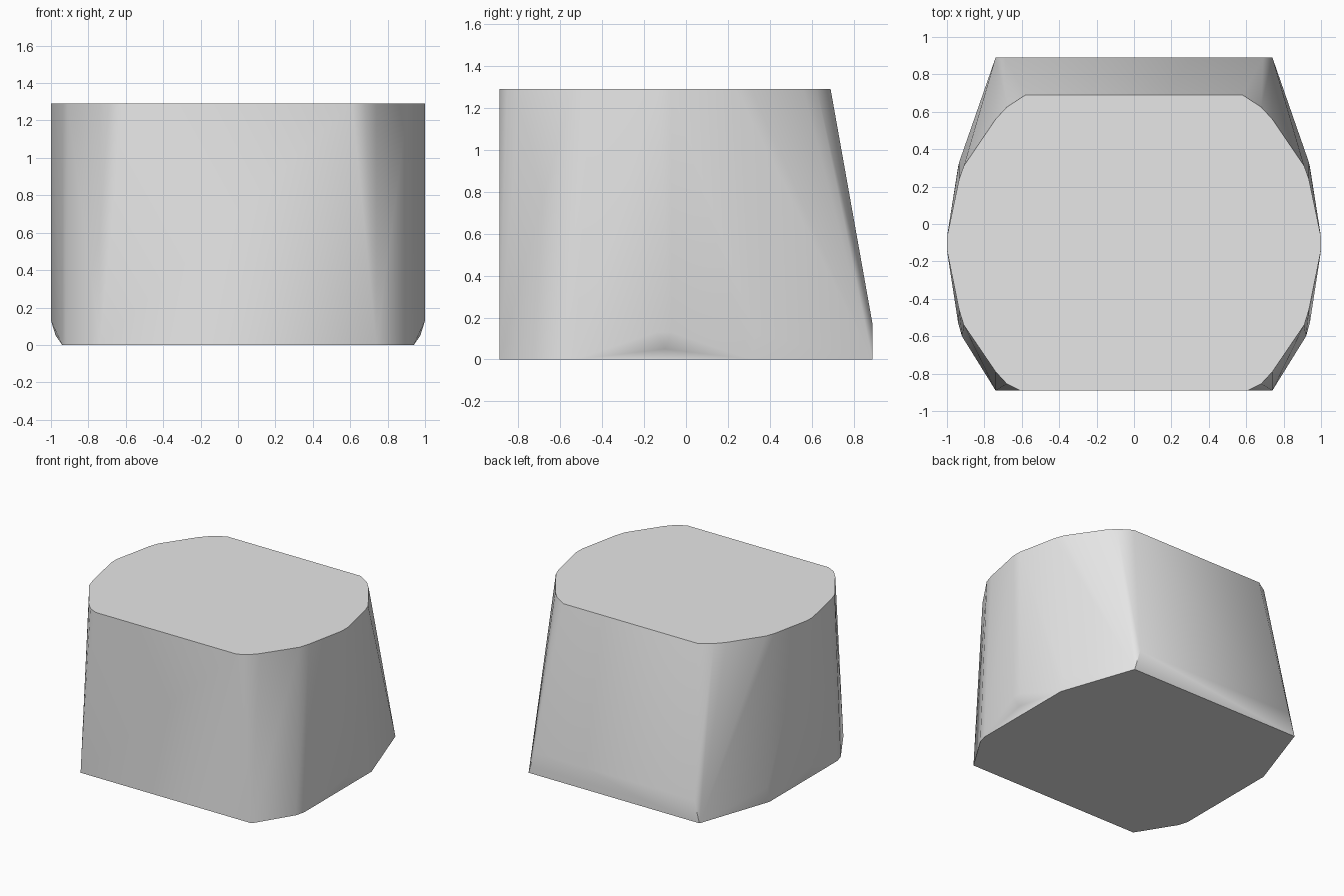
import bpy
import bmesh
import math

cube = bpy.data.objects.get("Cube")
if cube:
    bpy.data.objects.remove(cube, do_unlink=True)

HEIGHT = 1.29

# Half outlines, front to back
base = [(0.74, -0.89), (0.92, -0.60), (0.94, -0.53), (0.94, 0.31), (0.74, 0.89)]
top = [(0.61, -0.89), (0.68, -0.855), (0.74, -0.79), (0.91, -0.54), (0.935, -0.46),
       (1.0, -0.14), (1.0, -0.07), (0.935, 0.24), (0.91, 0.31), (0.74, 0.56),
       (0.68, 0.625), (0.58, 0.69)]
# Low bulges on the sides and on the back
bulges = [(1.0, -0.14, 0.13), (1.0, -0.07, 0.13), (0.975, -0.1, 0.05),
          (0.935, 0.33, 0.12), (0.69, 0.89, 0.17)]

half = [(x, y, 0) for x, y in base] + [(x, y, HEIGHT) for x, y in top] + bulges

# Solid tapered block wrapped around the mirrored outlines
bm = bmesh.new()
for x, y, z in half:
    for side in (1, -1):
        bm.verts.new((side * x, y, z))
hull = bmesh.ops.convex_hull(bm, input=bm.verts)
loose = {g for g in hull["geom_interior"] + hull["geom_unused"]
         if isinstance(g, bmesh.types.BMVert)}
bmesh.ops.delete(bm, geom=list(loose), context="VERTS")
bmesh.ops.dissolve_limit(bm, angle_limit=math.radians(0.5),
                         verts=bm.verts, edges=bm.edges)
bmesh.ops.recalc_face_normals(bm, faces=bm.faces)

mesh = bpy.data.meshes.new("tapered_block")
bm.to_mesh(mesh)
bm.free()
block = bpy.data.objects.new("tapered_block", mesh)
bpy.context.collection.objects.link(block)

# Plain grey material
grey = bpy.data.materials.new("light_grey")
grey.use_nodes = True
colour = (0.8, 0.8, 0.8, 1)
grey.diffuse_color = colour
for node in grey.node_tree.nodes:
    if node.type == "BSDF_PRINCIPLED":
        node.inputs["Base Color"].default_value = colour
mesh.materials.append(grey)

# Smooth walls with crisp rims
bpy.ops.object.select_all(action="DESELECT")
block.select_set(True)
bpy.context.view_layer.objects.active = block
bpy.ops.object.shade_smooth_by_angle(angle=math.radians(40))
